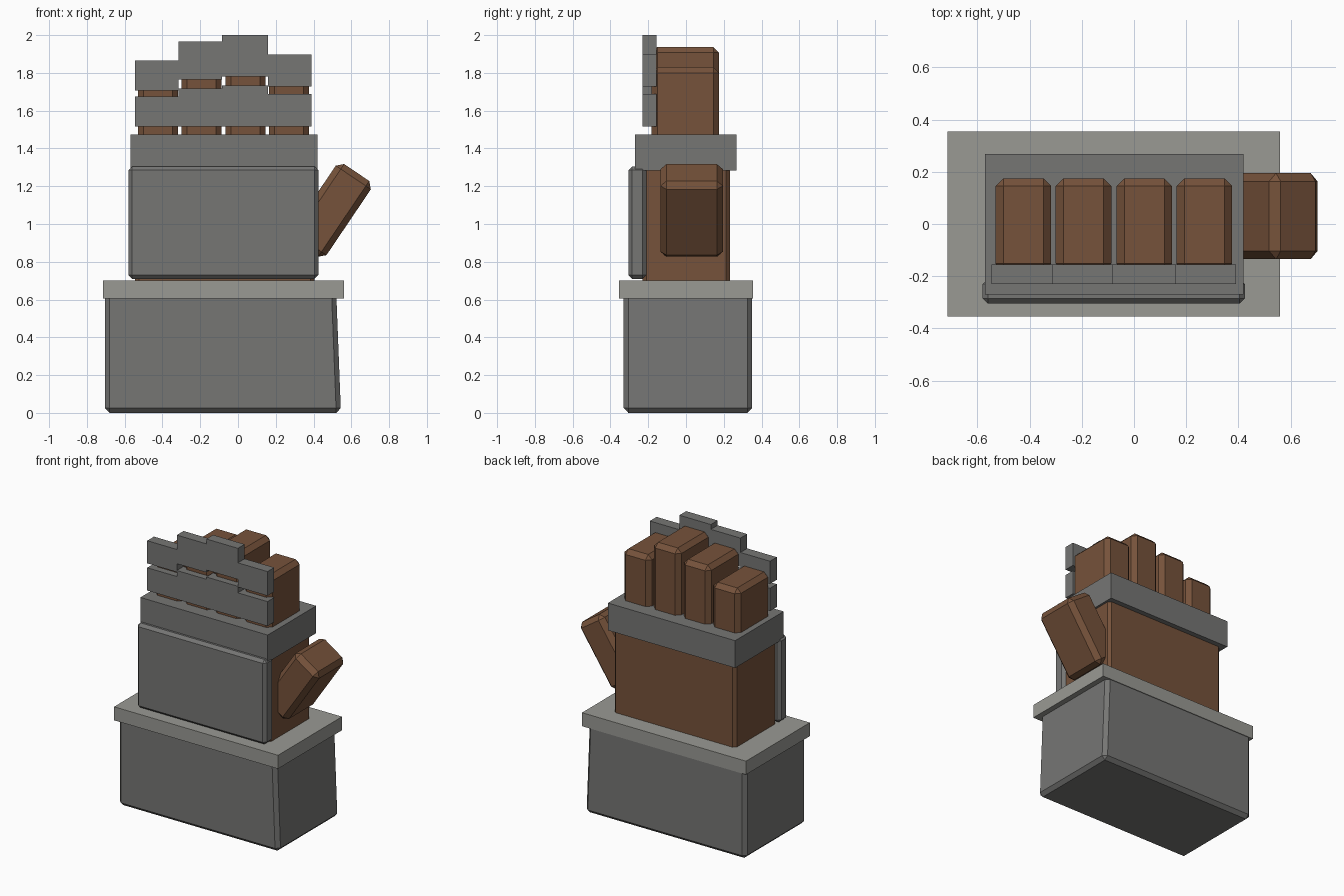
import bpy, bmesh, math
from mathutils import Vector, Matrix

if "Cube" in bpy.data.objects:
    bpy.data.objects.remove(bpy.data.objects["Cube"])


def material(name, rgb):
    m = bpy.data.materials.new(name)
    m.diffuse_color = (*rgb, 1)
    m.use_nodes = True
    m.node_tree.nodes["Principled BSDF"].inputs["Base Color"].default_value = m.diffuse_color
    return m


STEEL = material("dark steel", (0.18, 0.18, 0.175))
RIM = material("light steel", (0.32, 0.32, 0.295))
LEATHER = material("brown leather", (0.18, 0.085, 0.043))


def block(name, mat, x, y, z, bevel=0.0, tilt=0.0, shape=None):
    """Flat-shaded box from ranges, with optional chamfer, y-axis tilt and corner shaping."""
    lo, hi = Vector((x[0], y[0], z[0])), Vector((x[1], y[1], z[1]))
    centre, size = (lo + hi) / 2, hi - lo
    bm = bmesh.new()
    bmesh.ops.create_cube(bm, size=1)
    for v in bm.verts:
        v.co = Vector(a * b for a, b in zip(v.co, size))
        if shape:
            shape(v.co)
    if bevel:
        bmesh.ops.bevel(bm, geom=bm.edges[:], offset=bevel, segments=1,
                        affect='EDGES', profile=0.5)
    bm.transform(Matrix.Translation(centre) @ Matrix.Rotation(tilt, 4, 'Y'))
    mesh = bpy.data.meshes.new(name)
    bm.to_mesh(mesh)
    bm.free()
    mesh.materials.append(mat)
    ob = bpy.data.objects.new(name, mesh)
    bpy.context.collection.objects.link(ob)
    return ob


def flare(co):
    # cuff leans outward slightly on the thumb side towards the bottom
    if co.x > 0:
        co.x += 0.015 if co.z < 0 else -0.01


# wrist cuff and its rim
block("wrist_cuff", STEEL, (-0.705, 0.53), (-0.33, 0.35), (0.0, 0.64), 0.025, shape=flare)
block("cuff_rim", RIM, (-0.715, 0.56), (-0.355, 0.355), (0.605, 0.70))

# palm, back-of-hand plate and knuckle band
block("palm", LEATHER, (-0.545, 0.405), (-0.23, 0.232), (0.66, 1.34), 0.02)
block("hand_plate", STEEL, (-0.58, 0.425), (-0.305, -0.21), (0.71, 1.305), 0.02)
block("knuckle_band", STEEL, (-0.57, 0.42), (-0.27, 0.268), (1.283, 1.475))

# thumb
block("thumb", LEATHER, (0.381, 0.605), (-0.135, 0.195), (0.83, 1.314), 0.032,
      tilt=math.radians(34))

# fingers with two armour plates each:
# finger x range, finger top, plate x range, lower plate top, upper plate bottom and top
fingers = [
    ((-0.53, -0.317), 1.78, (-0.545, -0.315), 1.675, 1.706, 1.865),
    ((-0.30, -0.087), 1.88, (-0.315, -0.085), 1.717, 1.765, 1.966),
    ((-0.067, 0.146), 1.937, (-0.085, 0.16), 1.733, 1.782, 2.0),
    ((0.163, 0.376), 1.83, (0.16, 0.39), 1.687, 1.728, 1.898),
]
for i, (fx, top, px, low_top, up_bottom, up_top) in enumerate(fingers, 1):
    block(f"finger_{i}", LEATHER, fx, (-0.182, 0.175), (1.40, top), 0.03)
    block(f"finger_lower_plate_{i}", STEEL, px, (-0.23, -0.155), (1.515, low_top))
    block(f"finger_upper_plate_{i}", STEEL, px, (-0.23, -0.155), (up_bottom, up_top))
